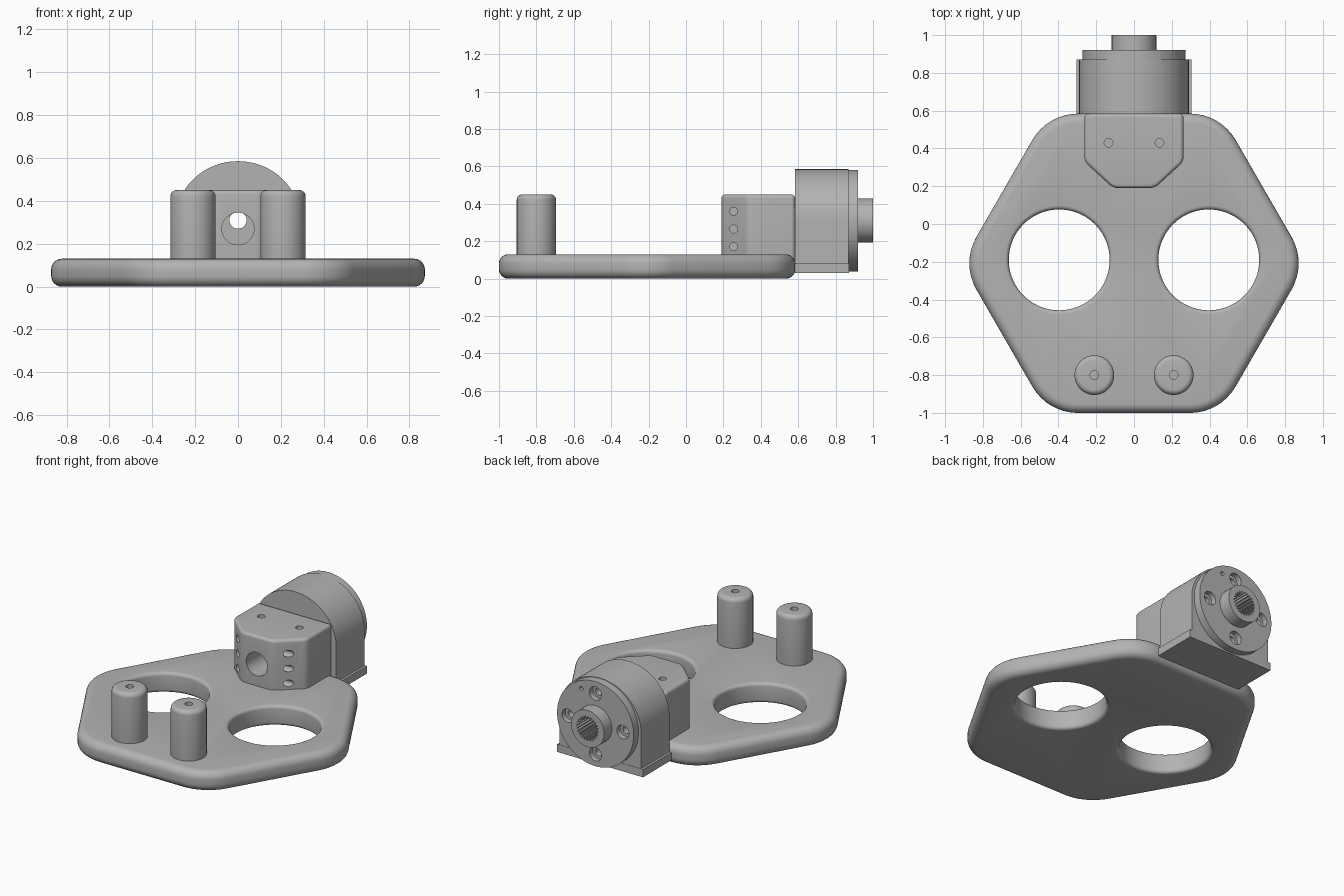
import bpy, bmesh
from math import pi, sin, cos, tan, radians
from mathutils import Vector

if "Cube" in bpy.data.objects:
    bpy.data.objects.remove(bpy.data.objects["Cube"], do_unlink=True)

grey = bpy.data.materials.new("plain grey")
grey.use_nodes = True
GREY = (0.45, 0.45, 0.45, 1)
grey.diffuse_color = GREY
grey.node_tree.nodes["Principled BSDF"].inputs["Base Color"].default_value = GREY

PLACE = {"x": lambda u, v, w: (w, u, v),
         "y": lambda u, v, w: (u, w, v),
         "z": lambda u, v, w: (u, v, w)}
cutters = []


def loft(name, loops, axis):
    """Skin a stack of (outline, level) loops along an axis and cap both ends."""
    bm = bmesh.new()
    rings = [[bm.verts.new(PLACE[axis](u, v, w)) for u, v in pts] for pts, w in loops]
    for a, b in zip(rings, rings[1:]):
        for i in range(len(a)):
            j = (i + 1) % len(a)
            bm.faces.new((a[i], a[j], b[j], b[i]))
    bm.faces.new(rings[0])
    bm.faces.new(rings[-1])
    bmesh.ops.recalc_face_normals(bm, faces=bm.faces)
    mesh = bpy.data.meshes.new(name)
    bm.to_mesh(mesh)
    bm.free()
    mesh.materials.append(grey)
    ob = bpy.data.objects.new(name, mesh)
    bpy.context.collection.objects.link(ob)
    return ob


def apply(ob, mod):
    bpy.context.view_layer.objects.active = ob
    bpy.ops.object.modifier_apply(modifier=mod.name)


def prism(name, pts, lo, hi, axis="z", bevel=0):
    ob = loft(name, [(pts, lo), (pts, hi)], axis)
    if bevel:
        mod = ob.modifiers.new("round", "BEVEL")
        mod.width, mod.segments, mod.limit_method = bevel, 6, "ANGLE"
        mod.angle_limit = radians(50)
        apply(ob, mod)
    return ob


def circle(u, v, r, n=48):
    return [(u + r * cos(2 * pi * i / n), v + r * sin(2 * pi * i / n)) for i in range(n)]


def fillet(pts, radii, steps=8):
    """Replace each polygon corner by an arc."""
    out = []
    for i, p in enumerate(pts):
        p = Vector(p)
        a = (Vector(pts[i - 1]) - p).normalized()
        b = (Vector(pts[(i + 1) % len(pts)]) - p).normalized()
        r = radii[i]
        half = a.angle(b) / 2
        centre = p + (a + b).normalized() * (r / sin(half))
        start = p + a * (r / tan(half)) - centre
        end = p + b * (r / tan(half)) - centre
        for k in range(steps + 1):
            d = start.lerp(end, k / steps)
            # even angular steps along the arc
            t, sweep = k / steps, start.angle(end)
            d = (start * sin((1 - t) * sweep) + end * sin(t * sweep)) / sin(sweep)
            out.append(tuple(centre + d))
    return out


def cut(cutter, *targets):
    cutter.hide_render = True
    cutters.append(cutter)
    for ob in targets:
        mod = ob.modifiers.new("cut", "BOOLEAN")
        mod.operation, mod.solver, mod.object = "DIFFERENCE", "EXACT", cutter
        apply(ob, mod)


parts = []

# Hexagonal base plate with rounded rim
CY, R = -0.208, 0.915
hexagon = [(R * cos(k * pi / 3), CY + R * sin(k * pi / 3)) for k in range(6)]
plate = prism("base_plate", fillet(hexagon, [0.28] * 6), 0, 0.13, bevel=0.05)
parts.append(plate)

# Two large openings with softened edges
for side in (-1, 1):
    flare = [(0.03, -0.01)]
    rim = [(0.022 * (1 - sin(a)), 0.022 * (1 - cos(a))) for a in (k * pi / 10 for k in range(6))]
    levels = [(e, z) for e, z in rim] + [(e, 0.13 - z) for e, z in reversed(rim)]
    levels = [(0.022, -0.02)] + levels + [(0.022, 0.15)]
    opening = loft("opening_cutter", [(circle(side * 0.396, -0.19, 0.267 + e, 72), z)
                                      for e, z in levels], "z")
    cut(opening, plate)

# Front posts with a small hole in the top
for side, label in ((-1, "right"), (1, "left")):
    post = prism(label + "_post", circle(side * 0.21, -0.8, 0.105), 0.06, 0.45, bevel=0.028)
    cut(prism("post_hole", circle(side * 0.21, -0.8, 0.023, 24), 0.35, 0.5), post)
    parts.append(post)

# Mounting block with chamfered front corners
outline = [(-0.262, 0.583), (-0.262, 0.33), (-0.11, 0.19),
           (0.11, 0.19), (0.262, 0.33), (0.262, 0.583)]
block = prism("mounting_block", fillet(outline, [0.02, 0.06, 0.08, 0.08, 0.06, 0.02]),
              0.06, 0.45, bevel=0.022)
parts.append(block)
cut(prism("bore", circle(0, 0.27, 0.075), 0.1, 0.7, "y"), block)
for side in (-1, 1):
    cut(prism("screw_hole", circle(side * 0.135, 0.43, 0.023, 24), 0.38, 0.5), block)
    for z in (0.17, 0.265, 0.36):
        lo, hi = sorted((side * 0.12, side * 0.4))
        cut(prism("side_hole", circle(0.255, z, 0.021, 24), lo, hi, "x"), block)

# Arched motor housing on a flat foot
AXIS = 0.31
arch = [(0.29 * cos(k * pi / 48), AXIS + 0.275 * sin(k * pi / 48)) for k in range(49)]
housing = prism("motor_housing", arch + [(-0.29, 0.03), (0.29, 0.03)], 0.582, 0.87, "y")
foot = prism("housing_foot", [(-0.305, 0.03), (0.305, 0.03), (0.305, 0.08), (-0.305, 0.08)],
             0.584, 0.872, "y")
cap = prism("end_cap", circle(0, AXIS, 0.272, 72), 0.86, 0.92, "y")
boss = prism("output_boss", circle(0, AXIS, 0.118), 0.9, 1.0, "y")
parts += [housing, foot, cap, boss]

# Splined socket and through bore
TEETH = 24
spline = []
for k in range(TEETH * 4):
    r = 0.078 if k % 4 < 2 else 0.064
    a = 2 * pi * k / (TEETH * 4)
    spline.append((r * cos(a), AXIS + r * sin(a)))
cut(prism("spline_cutter", spline, 0.78, 1.05, "y"), housing, cap, boss)
cut(prism("through_bore", circle(0, AXIS, 0.04, 32), 0.5, 0.8, "y"), housing)

# Counterbored screw holes around the cap, and a small locating hole
for k in range(4):
    u, v = 0.195 * cos(k * pi / 2), AXIS + 0.195 * sin(k * pi / 2)
    cut(prism("counterbore", circle(u, v, 0.043, 32), 0.885, 0.95, "y"), cap)
    cut(prism("cap_screw_hole", circle(u, v, 0.024, 24), 0.82, 0.9, "y"), cap, housing)
cut(prism("locating_hole", circle(0.1, 0.51, 0.013, 16), 0.9, 0.95, "y"), cap)

for cutter in cutters:
    bpy.data.objects.remove(cutter, do_unlink=True)

for ob in parts:
    bpy.ops.object.select_all(action="DESELECT")
    ob.select_set(True)
    bpy.context.view_layer.objects.active = ob
    bpy.ops.object.shade_smooth_by_angle(angle=radians(30))
